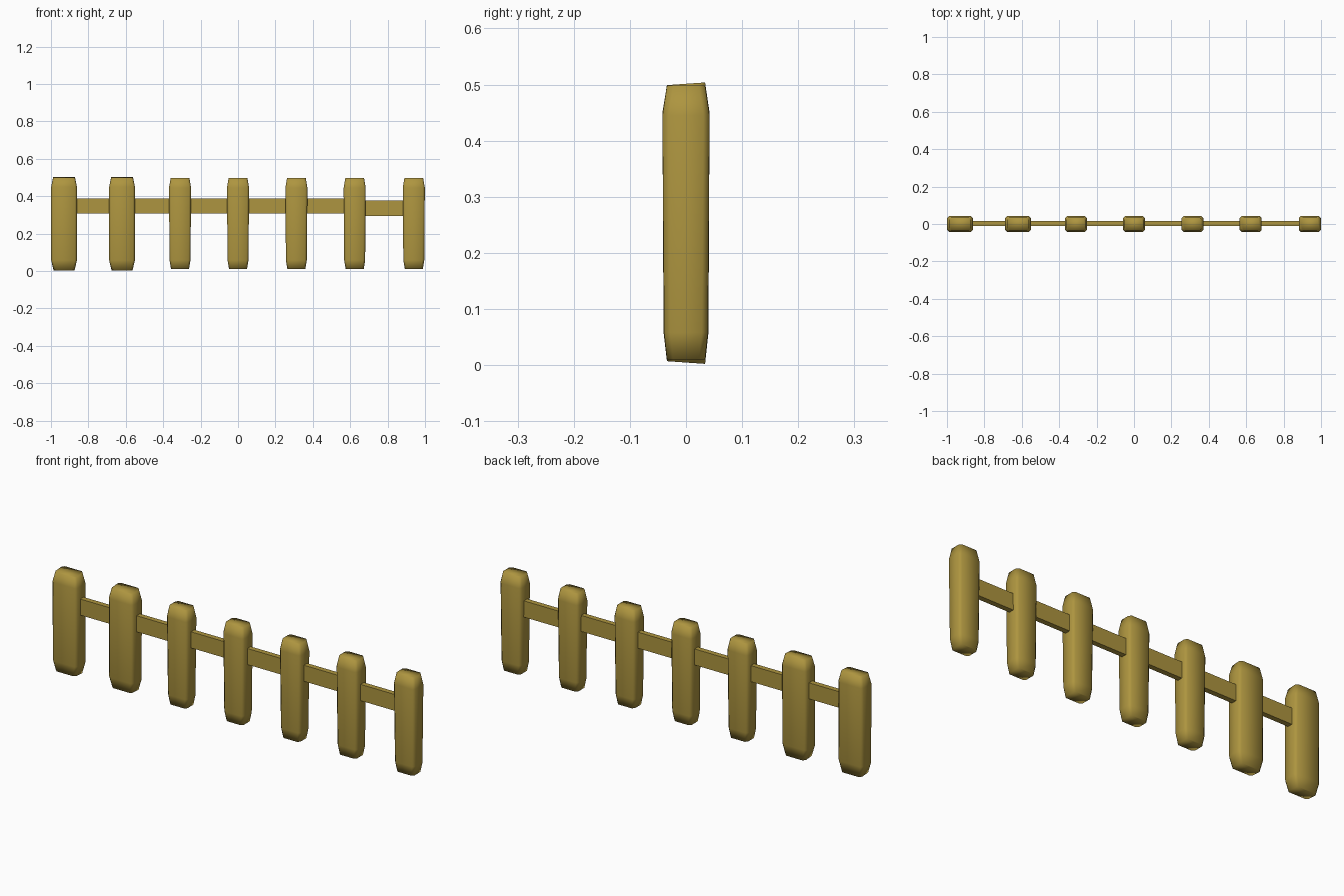
import bpy, bmesh

if "Cube" in bpy.data.objects:
    bpy.data.objects.remove(bpy.data.objects["Cube"])

mat = bpy.data.materials.new("wood")
mat.diffuse_color = (0.42, 0.30, 0.05, 1)
mat.use_nodes = True
mat.node_tree.nodes["Principled BSDF"].inputs["Base Color"].default_value = mat.diffuse_color


def finish(name, bm, smooth):
    bmesh.ops.recalc_face_normals(bm, faces=bm.faces)
    me = bpy.data.meshes.new(name)
    bm.to_mesh(me)
    bm.free()
    me.materials.append(mat)
    for p in me.polygons:
        p.use_smooth = smooth
    ob = bpy.data.objects.new(name, me)
    bpy.context.collection.objects.link(ob)
    return ob


def picket(name, x, levels, tilt=0.0):
    """Loft chamfered rectangles; levels are (z, half width, half depth)."""
    bm = bmesh.new()
    rings = []
    for i, (z, w, d) in enumerate(levels):
        c = 0.011
        pts = [(w, d - c), (w - c, d), (c - w, d), (-w, d - c),
               (-w, c - d), (c - w, -d), (w - c, -d), (w, c - d)]
        end = 1 if i == len(levels) - 1 else -1 if i == 0 else 0
        rings.append([bm.verts.new((x + px, py, z + end * tilt * (py + d)))
                      for px, py in pts])
    for a, b in zip(rings, rings[1:]):
        for k in range(8):
            bm.faces.new((a[k], a[(k + 1) % 8], b[(k + 1) % 8], b[k]))
    bm.faces.new(rings[0])
    bm.faces.new(rings[-1])
    return finish(name, bm, True)


def rail(name, x0, x1, z0, z1):
    bm = bmesh.new()
    bmesh.ops.create_cube(bm, size=1)
    for v in bm.verts:
        v.co.x = x0 if v.co.x < 0 else x1
        v.co.y = -0.010 if v.co.y < 0 else 0.016
        v.co.z = z0 if v.co.z < 0 else z1
    return finish(name, bm, False)


# Two wide pickets at the left end, with slightly slanted ends
wide = [(0.007, 0.056, 0.034), (0.058, 0.069, 0.040),
        (0.45, 0.069, 0.042), (0.499, 0.058, 0.034)]
# Five narrower pickets
narrow = [(0.010, 0.048, 0.034), (0.058, 0.056, 0.039),
          (0.445, 0.059, 0.042), (0.498, 0.050, 0.034)]

for i, x in enumerate((-0.93, -0.62)):
    picket(f"wide_picket_{i + 1}", x, wide, 0.07)
for i, x in enumerate((-0.31, 0.0, 0.312, 0.624, 0.94)):
    picket(f"picket_{i + 1}", x, narrow)

# Horizontal rails, the last one mounted a little lower
rail("main_rail", -0.92, 0.63, 0.308, 0.388)
rail("end_rail", 0.62, 0.93, 0.295, 0.376)
